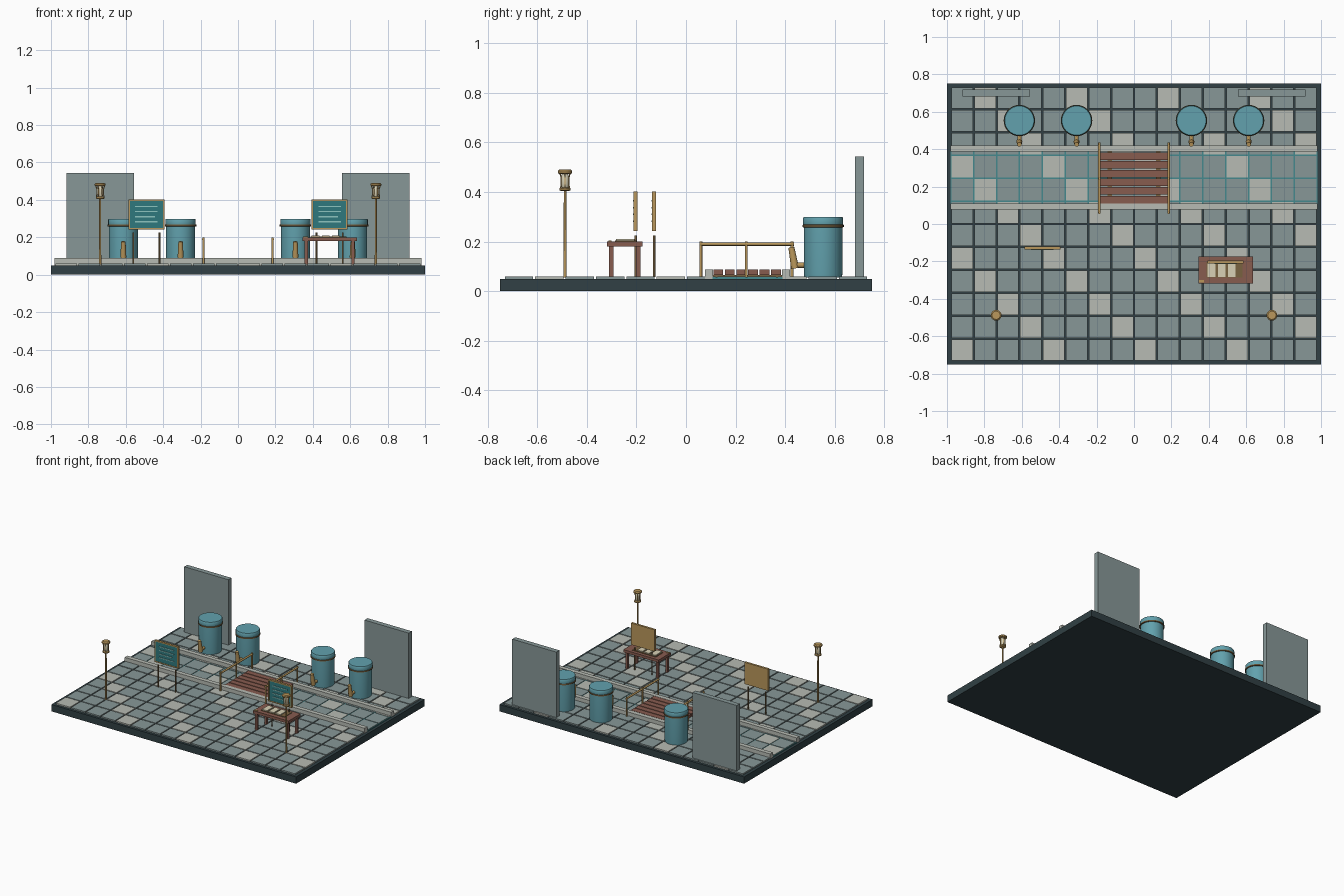
import bpy, bmesh, math
from mathutils import Vector, Matrix

if "Cube" in bpy.data.objects:
    bpy.data.objects.remove(bpy.data.objects["Cube"])


def mat(name, r, g, b):
    m = bpy.data.materials.new(name)
    m.diffuse_color = tuple((c / 255) ** 2.2 for c in (r, g, b)) + (1,)
    m.use_nodes = True
    m.node_tree.nodes["Principled BSDF"].inputs["Base Color"].default_value = m.diffuse_color
    return m


DARK = mat("dark_stone", 52, 66, 70)
TILE = mat("tile_grey", 134, 150, 150)
PALE = mat("pale_stone", 182, 186, 178)
WALL = mat("wall_grey", 134, 150, 150)
TEAL = mat("barrel_teal", 98, 160, 172)
WATER = mat("water_teal", 70, 135, 140)
PANEL = mat("panel_teal", 50, 120, 125)
LINE = mat("line_teal", 140, 195, 190)
BRASS = mat("brass", 184, 150, 92)
BRONZE = mat("bronze", 120, 98, 66)
WOOD = mat("red_wood", 134, 92, 80)
CREAM = mat("cream", 215, 208, 180)


def finish(bm, name, material, smooth=False):
    bmesh.ops.recalc_face_normals(bm, faces=bm.faces)
    me = bpy.data.meshes.new(name)
    bm.to_mesh(me)
    bm.free()
    me.materials.append(material)
    if smooth:
        me.shade_smooth()
        me.set_sharp_from_angle(angle=math.radians(35))
    ob = bpy.data.objects.new(name, me)
    bpy.context.collection.objects.link(ob)
    return ob


def boxes(name, spans, material):
    """One mesh of boxes, each (x0, x1, y0, y1, z0, z1)."""
    bm = bmesh.new()
    for x0, x1, y0, y1, z0, z1 in spans:
        m = Matrix.Translation(((x0 + x1) / 2, (y0 + y1) / 2, (z0 + z1) / 2))
        m = m @ Matrix.Diagonal((x1 - x0, y1 - y0, z1 - z0, 1))
        bmesh.ops.create_cube(bm, size=1, matrix=m)
    return finish(bm, name, material)


def rods(name, rows, material, n=12):
    """Tapered rods, each (start, end, start radius, end radius)."""
    bm = bmesh.new()
    for a, b, r1, r2 in rows:
        a, b = Vector(a), Vector(b)
        m = Matrix.Translation((a + b) / 2) @ (b - a).to_track_quat("Z", "Y").to_matrix().to_4x4()
        bmesh.ops.create_cone(bm, cap_ends=True, segments=n, radius1=r1, radius2=r2,
                              depth=(b - a).length, matrix=m)
    return finish(bm, name, material, True)


def lathe(name, profile, x, y, material, n=32):
    """Profile of (radius, z) turned around a vertical axis, capped."""
    bm = bmesh.new()
    rings = [[bm.verts.new((x + r * math.cos(math.tau * k / n), y + r * math.sin(math.tau * k / n), z))
              for k in range(n)] for r, z in profile]
    for lo, hi in zip(rings, rings[1:]):
        for k in range(n):
            bm.faces.new((lo[k], lo[(k + 1) % n], hi[(k + 1) % n], hi[k]))
    bm.faces.new(rings[0][::-1])
    bm.faces.new(rings[-1])
    return finish(bm, name, material, True)


# base slab and paving tiles
boxes("base_slab", [(-1, 1, -.75, .75, 0, .05)], DARK)
P, G = .1225, .004
grey, pale = [], []
for i in range(16):
    for j in range(12):
        x, y = -.98 + i * P, -.735 + j * P
        (pale if (i + j) % 4 == 0 else grey).append((x + G, x + P - G, y + G, y + P - G, .05, .06))
boxes("grey_tiles", grey, TILE)
boxes("pale_tiles", pale, PALE)

# water channel with stone curbs
boxes("channel_water", [(-.98, .98, .107, .39, .05, .057)], WATER)
boxes("channel_curbs", [(-.98, .98, y - .016, y + .016, .05, .088) for y in (.093, .403)], PALE)

# footbridge
boxes("bridge_planks", [(-.183, .183, .11 + k * .0465, .15 + k * .0465, .065, .087) for k in range(6)], WOOD)
boxes("bridge_stringers", [(x - .012, x + .012, .108, .388, .056, .066) for x in (-.13, .13)], BRONZE)
for side, x in (("left", -.185), ("right", .185)):
    rods(side + "_bridge_rail", [((x, .055, .19), (x, .435, .19), .007, .007)], BRASS)
    rods(side + "_bridge_posts", [((x, y, .058), (x, y, .2), .006, .006) for y in (.06, .243, .428)], BRASS)

# back wall panels
for side, x0, x1 in (("left", -.917, -.556), ("right", .556, .917)):
    boxes(side + "_wall_panel", [(x0, x1, .682, .718, .055, .543)], WALL)

# water barrels with hoop, lid and tap
for k, x in enumerate((-.613, -.307, .307, .613), 1):
    y = .553
    lathe(f"barrel_{k}", [(.076, .055), (.078, .07), (.078, .262)], x, y, TEAL)
    lathe(f"barrel_lid_{k}", [(.08, .266), (.081, .27), (.081, .294), (.078, .299)], x, y, TEAL)
    lathe(f"barrel_hoop_{k}", [(.079, .257), (.084, .259), (.084, .267), (.079, .269)], x, y, BRONZE)
    rods(f"tap_pipe_{k}", [((x, .49, .105), (x, .43, .105), .011, .011)], BRASS)
    rods(f"tap_lever_{k}", [((x, .44, .092), (x, .425, .177), .016, .012)], BRASS)

# information boards on two posts
for side, s, y in (("left", -1, -.129), ("right", 1, -.203)):
    c = s * .49
    w, b = .096, .008
    boxes(side + "_board_back", [(c - w, c + w, y - .002, y + .008, .242, .402)], BRASS)
    boxes(side + "_board_frame", [(c - w, c - w + b, y - .008, y, .242, .402),
                                  (c + w - b, c + w, y - .008, y, .242, .402),
                                  (c - w, c + w, y - .008, y, .242, .25),
                                  (c - w, c + w, y - .008, y, .394, .402)], BRASS)
    boxes(side + "_board_panel", [(c - w + b, c + w - b, y - .006, y, .25, .394)], PANEL)
    boxes(side + "_board_bars", [(c - .06, c + l, y - .01, y - .005, z, z + .006)
                                 for z, l in ((.362, .06), (.334, .06), (.307, .045), (.28, .06))], LINE)
    rods(side + "_board_posts", [((c + d, y, .058), (c + d, y, .225), .005, .005)
                                 for d in (-.07, .07)], BRONZE)

# table with tray, cards and a small clasp
boxes("table_top", [(.346, .635, -.318, -.175, .18, .2)], WOOD)
boxes("table_legs", [(x - .009, x + .009, y - .009, y + .009, .055, .182)
                     for x in (.365, .615) for y in (-.302, -.193)], WOOD)
boxes("table_tray", [(.388, .58, -.286, -.2, .199, .204)], BRONZE)
boxes("table_cards", [(x, x + .042, -.283, -.207, .203, .21) for x in (.394, .448, .502)], CREAM)
boxes("table_clasp", [(.348, .375, -.312, -.3, .198, .204)], BRASS)

# lamp posts with caged lanterns
for side, x in (("left", -.737), ("right", .737)):
    y = -.488
    rods(side + "_lamp_pole", [((x, y, .055), (x, y, .412), .006, .005)], BRASS)
    lathe(side + "_lantern_base", [(.017, .404), (.023, .408), (.023, .415), (.016, .418)], x, y, BRASS, 16)
    lathe(side + "_lantern_glass", [(.012, .416), (.017, .43), (.017, .458), (.012, .474)], x, y, CREAM, 16)
    cage = []
    for k in range(6):
        a = math.tau * k / 6
        pts = [(x + r * math.cos(a), y + r * math.sin(a), z)
               for r, z in ((.021, .414), (.018, .43), (.018, .458), (.024, .477))]
        cage += [(p, q, .0028, .0028) for p, q in zip(pts, pts[1:])]
    rods(side + "_lantern_cage", cage, BRASS, 6)
    lathe(side + "_lantern_cap", [(.024, .473), (.029, .477), (.029, .485), (.022, .491)], x, y, BRASS, 16)
